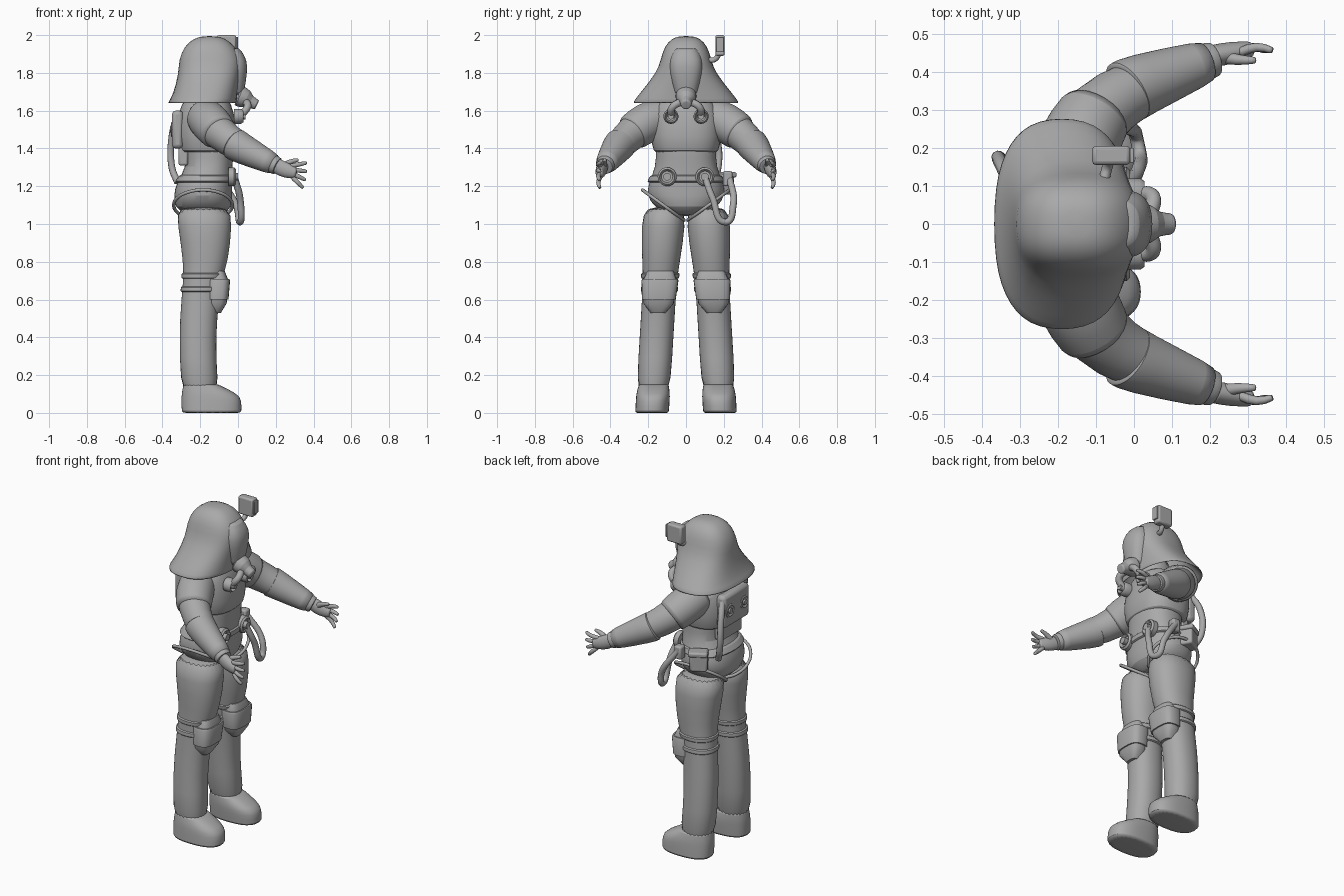
import bpy
import math
from mathutils import Vector

if "Cube" in bpy.data.objects:
    bpy.data.objects.remove(bpy.data.objects["Cube"], do_unlink=True)

SHADE = (0.4, 0.4, 0.4, 1)
grey = bpy.data.materials.new("plain grey")
grey.use_nodes = True
grey.diffuse_color = SHADE
grey.node_tree.nodes["Principled BSDF"].inputs["Base Color"].default_value = SHADE
parts = []
SIDES = (("left", 1), ("right", -1))


def finish(name, data):
    ob = bpy.data.objects.new(name, data)
    bpy.context.collection.objects.link(ob)
    data.materials.append(grey)
    return ob


def skin(name, rings, power=2, soft=0, smooth=1, shell=0, sides=24):
    """Skin a row of rings, each given as (centre, half axis, half axis)."""
    if soft:
        ends = [(c, u * (1 - soft), v * (1 - soft)) for c, u, v in (rings[0], rings[-1])]
        rings = [ends[0], *rings, ends[1]]
    verts, faces = [], []
    for centre, u, v in rings:
        for i in range(sides):
            angle = math.tau * i / sides
            c, s = math.cos(angle), math.sin(angle)
            c = math.copysign(abs(c) ** (2 / power), c)
            s = math.copysign(abs(s) ** (2 / power), s)
            verts.append(centre + u * c + v * s)
    for start in range(0, len(verts) - sides, sides):
        for i in range(sides):
            j = (i + 1) % sides
            faces.append((start + i, start + j, start + sides + j, start + sides + i))
    if not shell:
        faces.append(tuple(reversed(range(sides))))
    faces.append(tuple(range(len(verts) - sides, len(verts))))
    mesh = bpy.data.meshes.new(name)
    mesh.from_pydata(verts, [], faces)
    ob = finish(name, mesh)
    if shell:
        mod = ob.modifiers.new("thickness", "SOLIDIFY")
        mod.thickness, mod.offset = shell, 0
    if smooth:
        mod = ob.modifiers.new("rounding", "SUBSURF")
        mod.levels = mod.render_levels = smooth
    parts.append(ob)


def cut(keys, low=None, high=None):
    """Key sections from low to high, with blended sections at both ends."""
    low = keys[0][0] if low is None else low
    high = keys[-1][0] if high is None else high

    def blend(k):
        for a, b in zip(keys, keys[1:]):
            if k <= b[0]:
                break
        f = (k - a[0]) / (b[0] - a[0])
        return tuple(p + (q - p) * f for p, q in zip(a, b))
    return [blend(low), *[k for k in keys if low < k[0] < high], blend(high)]


def layer(name, sections, grow=0, side=0, **options):
    """Level sections: height, back, front, half width. Legs splay outwards going down."""
    rings = []
    for z, back, front, half in sections:
        centre = Vector(((back + front) / 2, side * (.18 - .06 * z), z))
        rings.append((centre, Vector(((front - back) / 2 + grow, 0, 0)), Vector((0, half + grow, 0))))
    skin(name, rings, **options)


def sleeve(name, sections, side=1, grow=0, tall=1, **options):
    """Sections along a path: x, y, z, radius. Tall stretches them upright."""
    pts = [Vector((x, y * side, z)) for x, y, z, r in sections]
    rings = []
    for i, p in enumerate(pts):
        d = (pts[min(i + 1, len(pts) - 1)] - pts[max(i - 1, 0)]).normalized()
        u = d.cross(Vector((0, 0, 1))).normalized()
        r = sections[i][-1] + grow
        rings.append((p, u * r, d.cross(u) * r * tall))
    skin(name, rings, **options)


def hose(name, points, radius, side=1, closed=False):
    curve = bpy.data.curves.new(name, "CURVE")
    curve.dimensions = "3D"
    curve.bevel_depth, curve.bevel_resolution = radius, 3
    curve.use_fill_caps = True
    spline = curve.splines.new("BEZIER")
    spline.bezier_points.add(len(points) - 1)
    spline.use_cyclic_u = closed
    for knot, (x, y, z) in zip(spline.bezier_points, points):
        knot.co = (x, y * side, z)
        knot.handle_left_type = knot.handle_right_type = "AUTO"
    finish(name, curve)


def box(name, centre, size, bevel=.01, turn=0):
    bpy.ops.mesh.primitive_cube_add(size=1, location=centre, rotation=(0, 0, turn))
    ob = bpy.context.object
    ob.name, ob.scale = name, size
    bpy.ops.object.transform_apply(location=False, rotation=False)
    mod = ob.modifiers.new("bevel", "BEVEL")
    mod.width, mod.segments = bevel, 2
    ob.data.materials.append(grey)
    parts.append(ob)


def port(name, x, y, z, radius, depth):
    """Round fitting with a rim and a raised hub, facing along x."""
    facing = math.copysign(radius, depth)
    rings = []
    for along, wide in ((0, 1), (.6, 1), (.8, .8), (.5, .6), (.5, .4), (1, .4)):
        rings.append((Vector((x + depth * along, y, z)), Vector((0, radius * wide, 0)), Vector((0, 0, facing * wide))))
    skin(name, rings, smooth=0)


# Profiles shared by the parts and the bands that wrap them
trunk = [(1.04, -.27, -.08, .08), (1.09, -.34, -.03, .17), (1.15, -.34, -.03, .21), (1.22, -.33, -.03, .2),
         (1.3, -.27, -.03, .16), (1.4, -.29, -.02, .16), (1.5, -.3, -.02, .17)]
chest = [(1.38, -.31, -.02, .17), (1.45, -.33, 0, .19), (1.6, -.32, -.02, .19), (1.66, -.28, -.05, .13)]
hood = [(1.64, -.37, -.01, .28), (1.68, -.34, -.01, .25), (1.8, -.31, .01, .15), (1.87, -.31, .02, .13),
        (1.94, -.28, -.02, .11), (1.98, -.23, -.07, .07), (1.99, -.18, -.12, .03)]
visor = [(1.68, -.1, .03, .06), (1.8, -.1, .05, .09), (1.87, -.1, .05, .09), (1.93, -.1, .01, .06)]
leg = [(.06, -.3, -.09, .09), (.3, -.31, -.12, .09), (.5, -.31, -.11, .09), (.7, -.29, -.09, .09),
       (.8, -.29, -.05, .1), (1, -.32, -.03, .12), (1.1, -.33, -.04, .1)]
boot = [(0, -.3, .02, .09), (.07, -.3, .02, .09), (.1, -.3, 0, .09), (.15, -.29, -.1, .08)]
knee = [(.53, -.16, -.09, .04), (.58, -.16, -.06, .08), (.7, -.16, -.05, .09), (.75, -.16, -.07, .07)]
arm = [(-.18, .12, 1.57, .09), (-.15, .21, 1.54, .1), (-.1, .29, 1.48, .09), (0, .36, 1.41, .08), (.2, .43, 1.31, .05)]
palm = [(.2, .44, 1.31, .03), (.26, .45, 1.28, .03), (.31, .46, 1.27, .02)]
thumb = [(.23, .44, 1.3, .02), (.27, .43, 1.33, .015), (.32, .43, 1.34, .01)]

# Trunk, armour and hood
layer("trunk", trunk, power=2.3)
layer("belt", cut(trunk, 1.22, 1.26), grow=.01, power=2.3, soft=.05)
layer("chest_armour", chest, power=2.5, soft=.05)
layer("neck", [(1.6, -.26, -.02, .13), (1.8, -.24, -.02, .09)])
layer("hood", hood, power=2.5, shell=.01)
layer("visor", visor, power=2.4, soft=.2)
box("back_unit", (-.32, 0, 1.5), (.06, .25, .2), .02)
box("back_unit_base", (-.29, 0, 1.36), (.05, .2, .1))

# Breathing mask
sleeve("mask_snout", [(0, 0, 1.68, .06), (.05, 0, 1.66, .05), (.06, 0, 1.65, .03), (.1, 0, 1.63, .03)], soft=.3)

# Lamp on its bracket
box("head_lamp", (-.06, .18, 1.945), (.1, .05, .11))
box("lamp_lens", (-.005, .18, 1.95), (.01, .04, .08), .003)
hose("lamp_bracket", [(-.08, .11, 1.87), (-.07, .15, 1.87), (-.06, .18, 1.91)], .014)

# Hip pouch and loose hoses
box("hip_pouch", (-.23, .2, 1.21), (.1, .08, .11), turn=.5)
box("pouch_flap", (-.23, .21, 1.26), (.11, .08, .03), turn=.5)
box("hip_clip", (-.11, .22, 1.24), (.05, .05, .08))
hose("hip_hose", [(-.02, .1, 1.25), (.01, .14, 1.14), (.01, .21, 1.01), (-.01, .25, 1.1), (-.11, .23, 1.25)], .018)
hose("back_hose", [(-.32, .1, 1.58), (-.35, .16, 1.46), (-.35, .17, 1.3), (-.32, .14, 1.22)], .018)

for name, s in SIDES:
    # Mask tubes and round fittings
    hose(name + "_mask_tube", [(.04, .02, 1.65), (.05, .07, 1.62), (.01, .08, 1.57)], .02, s)
    port(name + "_tube_socket", -.02, s * .08, 1.57, .04, .06)
    port(name + "_belt_port", -.05, s * .1, 1.25, .05, .05)
    port(name + "_back_port", -.34, s * .07, 1.5, .04, -.02)
    # Trouser leg, boot and knee guard
    layer(name + "_leg", leg, side=s, power=2.2)
    layer(name + "_boot", boot, side=s, power=2.5, soft=.05)
    layer(name + "_knee_pad", knee, side=s, power=3, smooth=0)
    layer(name + "_knee_plate", cut(knee, .6, .71), grow=.008, side=s, power=3, smooth=0)
    for z in (.64, .71):
        layer(name + "_knee_strap", cut(leg, z, z + .03), grow=.01, side=s, power=2.2, soft=.05)
    # Thigh harness running from hip to crotch
    turns = [math.tau * i / 12 for i in range(12)]
    hose(name + "_thigh_strap", [(-.185 + .155 * math.cos(a), .12 + .11 * math.sin(a), 1.1 + .08 * math.sin(a))
                                 for a in turns], .009, s, True)
    # Sleeve, shoulder shell, forearm guard and cuff
    sleeve(name + "_sleeve", arm, s)
    sleeve(name + "_shoulder_shell", cut(arm, high=-.1), s, grow=.01, soft=.1)
    sleeve(name + "_forearm_guard", cut(arm, -.02, .19), s, grow=.006, soft=.1)
    sleeve(name + "_wrist_cuff", cut(arm, .17, .21), s, grow=-.002, soft=.2)
    # Gloved hand with fanned fingers
    sleeve(name + "_palm", palm, s, tall=1.4, soft=.2)
    sleeve(name + "_thumb", thumb, s, soft=.4, sides=10)
    for i in range(4):
        pitch, root = .2 - .33 * i, 1.31 - .023 * i
        path = []
        for reach, y, r in ((-.02, .45, .014), (.03, .47, .013), (.07, .455, .01)):
            path.append((.295 + reach * math.cos(pitch), y, root + reach * math.sin(pitch), r))
        sleeve(name + "_finger", path, s, soft=.4, sides=10)

# Smooth shading with sharp edges kept
bpy.ops.object.select_all(action="DESELECT")
for ob in parts:
    ob.select_set(True)
bpy.context.view_layer.objects.active = parts[0]
bpy.ops.object.shade_smooth_by_angle(angle=math.radians(40))
